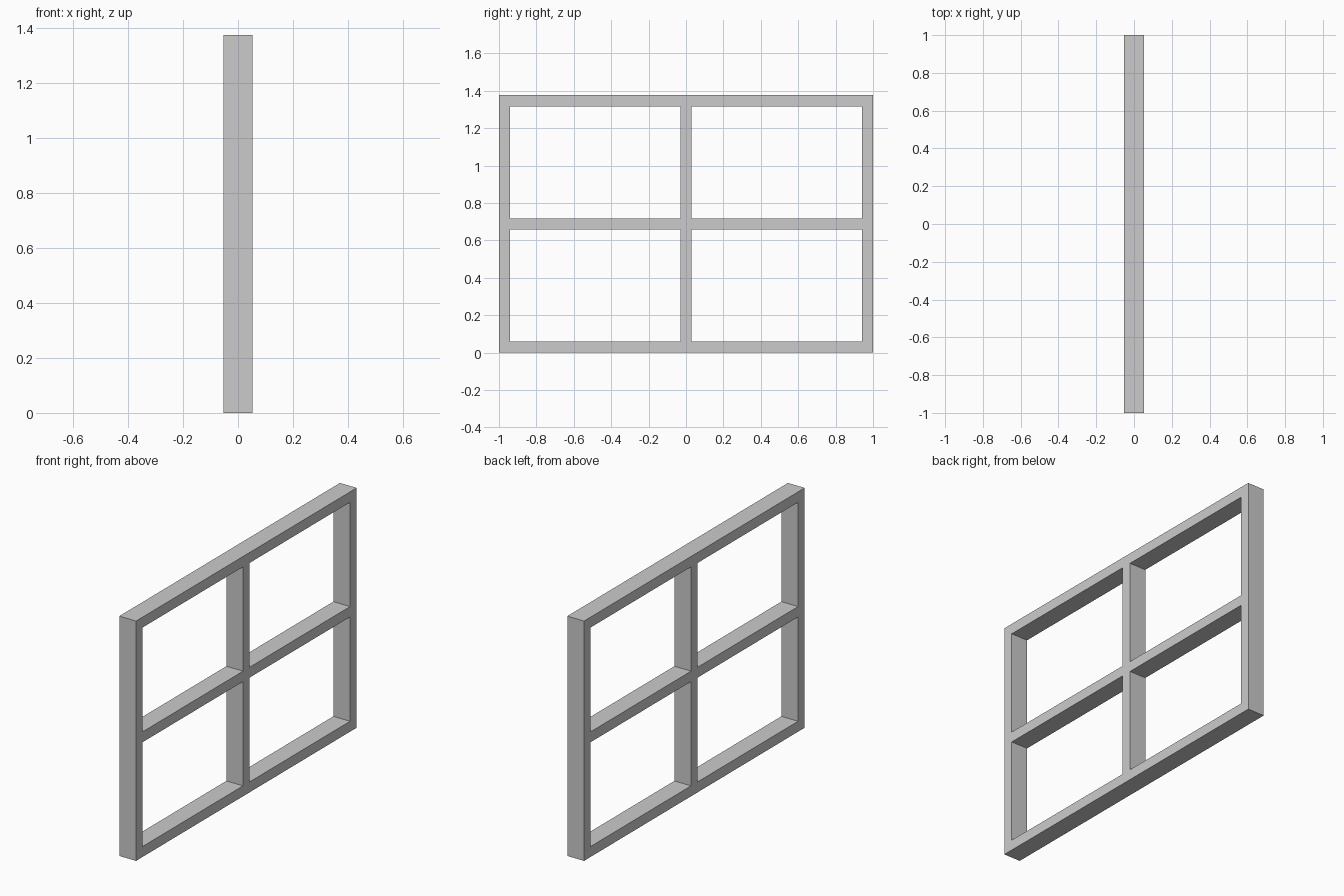
import bpy, bmesh
from mathutils import Vector

if "Cube" in bpy.data.objects:
    bpy.data.objects.remove(bpy.data.objects["Cube"])

HEIGHT, DEPTH, BAR = 1.376, 0.106, 0.06


def bar_lines(low, high):
    """Edges of the outer bars and the centre bar along one axis."""
    mid = (low + high) / 2
    return [low, low + BAR, mid - BAR / 2, mid + BAR / 2, high - BAR, high]


# Window frame: flat lattice with four openings, extruded to depth
ys, zs = bar_lines(-1, 1), bar_lines(0, HEIGHT)
bm = bmesh.new()
grid = [[bm.verts.new((-DEPTH / 2, y, z)) for z in zs] for y in ys]
for i in range(5):
    for j in range(5):
        if i % 2 and j % 2:
            continue  # pane opening
        bm.faces.new((grid[i][j], grid[i + 1][j], grid[i + 1][j + 1], grid[i][j + 1]))

ext = bmesh.ops.extrude_face_region(bm, geom=bm.faces[:], use_keep_orig=True)
moved = [g for g in ext["geom"] if isinstance(g, bmesh.types.BMVert)]
bmesh.ops.translate(bm, verts=moved, vec=Vector((DEPTH, 0, 0)))
bmesh.ops.recalc_face_normals(bm, faces=bm.faces[:])

mesh = bpy.data.meshes.new("window_frame")
bm.to_mesh(mesh)
bm.free()
bpy.context.collection.objects.link(bpy.data.objects.new("window_frame", mesh))
